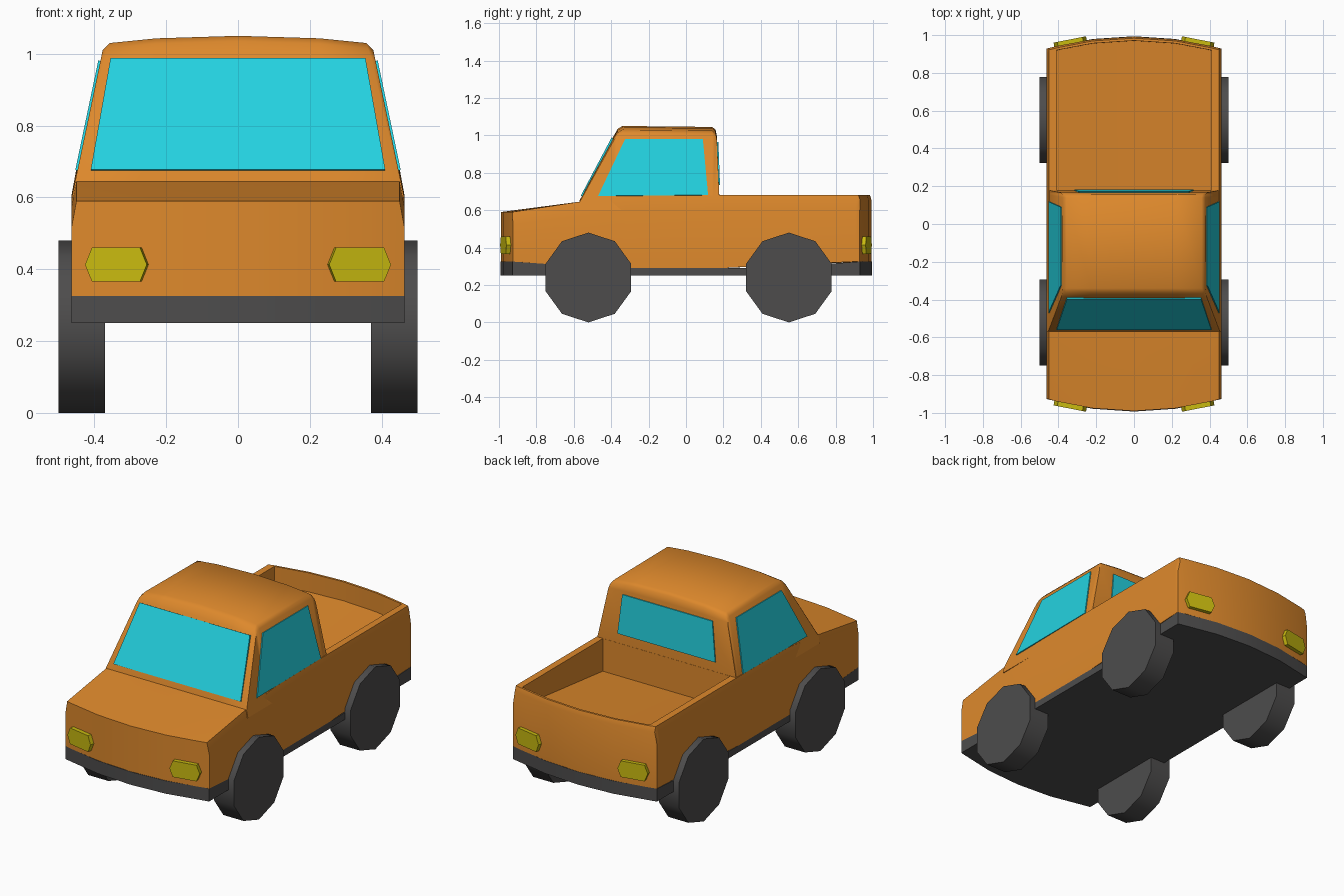
import bpy, bmesh, math
from mathutils import Vector

if "Cube" in bpy.data.objects:
    bpy.data.objects.remove(bpy.data.objects["Cube"])


def material(name, rgb):
    m = bpy.data.materials.new(name)
    m.diffuse_color = (*rgb, 1)
    m.use_nodes = True
    m.node_tree.nodes["Principled BSDF"].inputs["Base Color"].default_value = m.diffuse_color
    return m


ORANGE = material("orange_paint", (0.73, 0.25, 0.025))
CYAN = material("cyan_glass", (0.017, 0.64, 0.74))
YELLOW = material("yellow_lamp", (0.58, 0.49, 0.005))
DARK = material("dark_grey", (0.075, 0.073, 0.073))
W = 0.463


def finish(name, bm, mat, smooth=None):
    bmesh.ops.remove_doubles(bm, verts=bm.verts, dist=1e-5)
    bmesh.ops.recalc_face_normals(bm, faces=bm.faces)
    me = bpy.data.meshes.new(name)
    bm.to_mesh(me)
    bm.free()
    ob = bpy.data.objects.new(name, me)
    bpy.context.collection.objects.link(ob)
    me.materials.append(mat)
    if smooth:
        bpy.ops.object.select_all(action='DESELECT')
        ob.select_set(True)
        bpy.context.view_layer.objects.active = ob
        bpy.ops.object.shade_smooth_by_angle(angle=math.radians(smooth))
    return ob


def loft(name, stations, mat, smooth=40):
    """Skin half sections (y, bow, [(x, z)...]) mirrored over x, closed below and at both ends."""
    bm = bmesh.new()
    rows = []
    for y, bow, half in stations:
        full = half + [(-x, z) for x, z in reversed(half[:-1])]
        zb = half[0][1]
        yy = lambda x: y + bow * (1 - min(1, abs(x) / W) ** 2)
        rows.append(([bm.verts.new((x, yy(x), z)) for x, z in full],
                     [bm.verts.new((x, yy(x), zb)) for x, z in full]))
    n = len(rows[0][0])
    for (ta, ba), (tb, bb) in zip(rows, rows[1:]):
        for i in range(n - 1):
            bm.faces.new((ta[i], ta[i + 1], tb[i + 1], tb[i]))
            bm.faces.new((ba[i + 1], ba[i], bb[i], bb[i + 1]))
    for t, b in (rows[0], rows[-1]):
        for i in range(n - 1):
            bm.faces.new((t[i], b[i], b[i + 1], t[i + 1]))
    return finish(name, bm, mat, smooth)


def prism(name, ring, depth, mat, smooth=None):
    """Extrude a closed 3D ring along the vector depth."""
    bm = bmesh.new()
    a = [bm.verts.new(p) for p in ring]
    b = [bm.verts.new(Vector(p) + Vector(depth)) for p in ring]
    bm.faces.new(a)
    bm.faces.new(b)
    for i in range(len(a)):
        j = (i + 1) % len(a)
        bm.faces.new((a[i], a[j], b[j], b[i]))
    return finish(name, bm, mat, smooth)


# lower body: bonnet and open cargo bed
def body(y, bow, zb, zt, zf):
    return (y, bow, [(W, zb), (W, zt - 0.07), (0.45, zt), (0.41, zt),
                     (0.41, zf), (0.22, zf), (0, zf)])


loft("body", [
    body(-0.925, -0.065, 0.325, 0.59, 0.59),
    body(-0.57, 0, 0.30, 0.645, 0.645),
    body(-0.30, 0, 0.29, 0.675, 0.675),
    body(0.179, 0, 0.29, 0.68, 0.68),
    body(0.180, 0, 0.29, 0.68, 0.49),
    body(0.905, 0.065, 0.325, 0.68, 0.57),
    body(0.906, 0.065, 0.325, 0.68, 0.68),
    body(0.918, 0.066, 0.325, 0.68, 0.68),
    body(0.928, 0.064, 0.325, 0.652, 0.652)], ORANGE)

# chassis skirt
loft("chassis", [(y, bow, [(W, 0.25), (W, z), (0.22, z), (0, z)]) for y, bow, z in (
    (-0.927, -0.066, 0.325), (-0.57, 0, 0.30), (-0.30, 0, 0.29),
    (0.30, 0, 0.29), (0.57, 0, 0.30), (0.929, 0.065, 0.325))], DARK)


# cab
def half_width(z):
    return W - (z - 0.6) * 0.21


def cab(y, h, edge, crown):
    z = h - edge
    x = half_width(z)
    return (y, 0, [(W, 0.6), (x, z), (x - edge * 0.5, h - crown),
                   (x * 0.6, h - crown * 0.35), (0, h)])


loft("cab", [
    cab(-0.57, 0.65, 0.01, 0.002), cab(-0.385, 1.0, 0.025, 0.012),
    cab(-0.365, 1.035, 0.035, 0.02), cab(-0.34, 1.05, 0.04, 0.02),
    cab(0.14, 1.045, 0.04, 0.02), cab(0.158, 1.03, 0.035, 0.02),
    cab(0.166, 0.99, 0.02, 0.01), cab(0.178, 0.68, 0.01, 0.002)], ORANGE, 45)


# windows
def window(name, pts):
    bm = bmesh.new()
    bm.faces.new([bm.verts.new(p) for p in pts])
    ob = finish(name, bm, CYAN)
    mod = ob.modifiers.new("thickness", 'SOLIDIFY')
    mod.thickness, mod.offset = 0.012, 0


def screen(name, wide, low, high, top_wide, y_at):
    window(name, [(-wide, y_at(low), low), (wide, y_at(low), low),
                  (top_wide, y_at(high), high), (-top_wide, y_at(high), high)])


screen("windscreen", 0.41, 0.675, 0.985, 0.355, lambda z: -0.57 + (z - 0.65) * 0.5286)
screen("rear_window", 0.315, 0.735, 0.965, 0.29, lambda z: 0.178 - (z - 0.68) * 0.0387)
for s, side in ((1, "right"), (-1, "left")):
    window(side + "_window", [(s * half_width(z), y, z) for y, z in (
        (-0.47, 0.675), (-0.325, 0.98), (0.09, 0.98), (0.118, 0.68))])

    # lamps follow the bowed ends
    for e, end in ((-1, "front"), (1, "rear")):
        a = math.radians(11)
        ring = []
        for u, v in ((-0.086, 0), (-0.067, 0.047), (0.067, 0.047),
                     (0.086, 0), (0.067, -0.047), (-0.067, -0.047)):
            ring.append((s * (0.34 + u), e * (0.977 - u * math.tan(a)), 0.413 + v))
        prism(f"{end}_{side}_lamp", ring,
              (-s * 0.035 * math.sin(a), -e * 0.035 * math.cos(a), 0), YELLOW)

    # ten-sided wheels
    for y, end in ((-0.522, "front"), (0.55, "rear")):
        ring = [(s * 0.5, y + 0.24 * math.sin(k * math.pi / 5),
                 0.24 + 0.24 * math.cos(k * math.pi / 5)) for k in range(10)]
        prism(f"{end}_{side}_wheel", ring, (-s * 0.13, 0, 0), DARK, 40)
